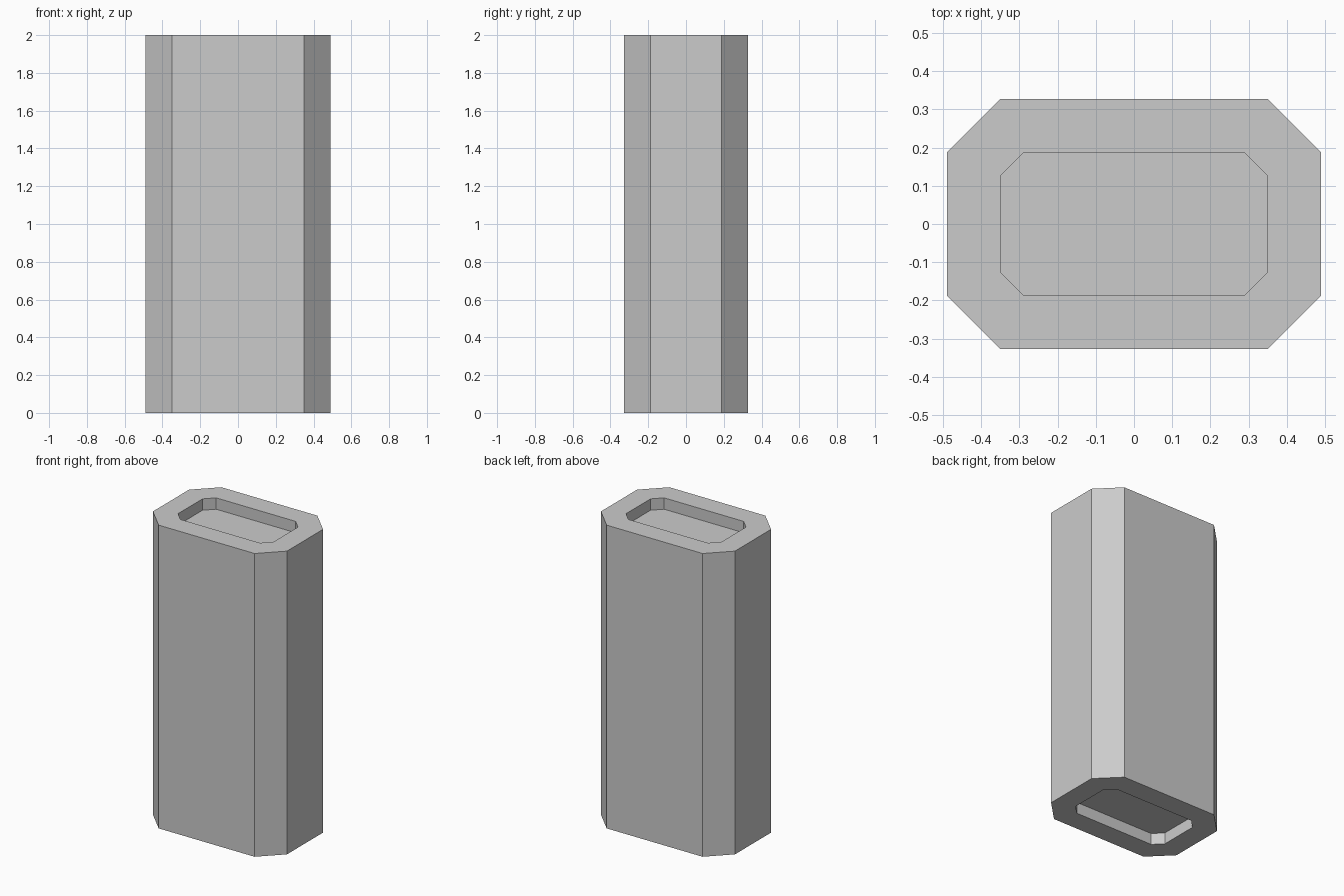
import bpy
import bmesh

if "Cube" in bpy.data.objects:
    bpy.data.objects.remove(bpy.data.objects["Cube"])

HEIGHT = 2.0
RECESS = 0.075


def chamfered_ring(bm, hx, hy, c, z):
    """Counter-clockwise ring of a rectangle with cut corners."""
    pts = [(hx, -hy + c), (hx, hy - c), (hx - c, hy), (-hx + c, hy),
           (-hx, hy - c), (-hx, -hy + c), (-hx + c, -hy), (hx - c, -hy)]
    return [bm.verts.new((x, y, z)) for x, y in pts]


def bridge(bm, a, b):
    for i in range(len(a)):
        j = (i + 1) % len(a)
        bm.faces.new((a[i], a[j], b[j], b[i]))


bm = bmesh.new()
outer = (0.489, 0.327, 0.139)
inner = (0.348, 0.186, 0.058)

# Rings in order: bottom recess, outer body, top recess
rings = [chamfered_ring(bm, *shape, z) for shape, z in (
    (inner, RECESS), (inner, 0), (outer, 0),
    (outer, HEIGHT), (inner, HEIGHT), (inner, HEIGHT - RECESS))]
for a, b in zip(rings, rings[1:]):
    bridge(bm, a, b)

# Recess floors
bm.faces.new(rings[0][::-1])
bm.faces.new(rings[-1])
bmesh.ops.recalc_face_normals(bm, faces=bm.faces)

mesh = bpy.data.meshes.new("recessed_pillar")
bm.to_mesh(mesh)
bm.free()
pillar = bpy.data.objects.new("recessed_pillar", mesh)
bpy.context.collection.objects.link(pillar)
